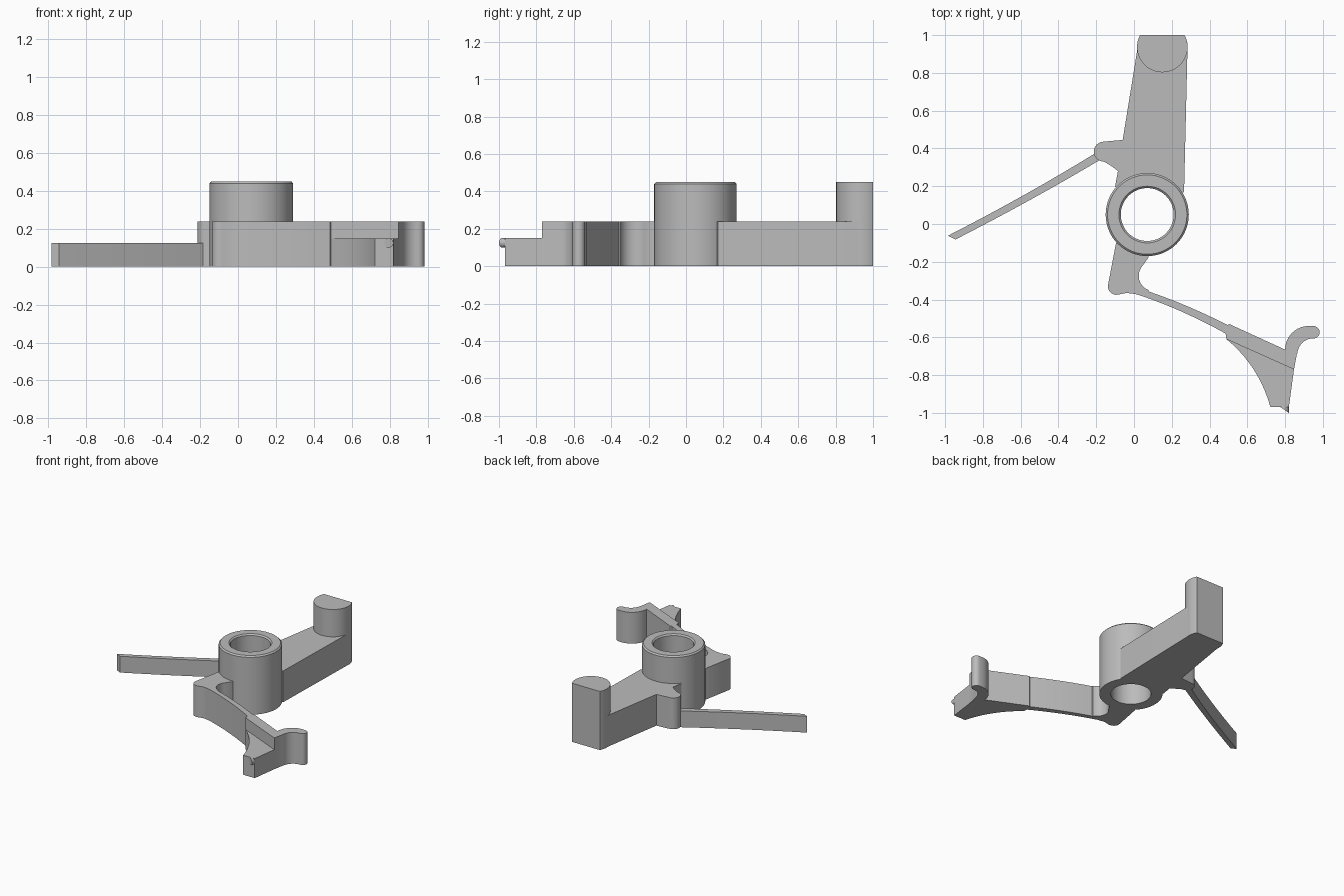
import bpy, bmesh
from math import radians, cos, sin, pi
from mathutils import Vector

cube = bpy.data.objects.get("Cube")
if cube:
    bpy.data.objects.remove(cube, do_unlink=True)

grey = bpy.data.materials.new("plain grey")
grey.use_nodes = True
grey.diffuse_color = (0.5, 0.5, 0.5, 1)
grey.node_tree.nodes["Principled BSDF"].inputs["Base Color"].default_value = (0.5, 0.5, 0.5, 1)

HUB = Vector((0.07, 0.05))
ARM_TOP = 0.24


def finish(name, bm):
    bmesh.ops.recalc_face_normals(bm, faces=bm.faces)
    mesh = bpy.data.meshes.new(name)
    bm.to_mesh(mesh)
    bm.free()
    mesh.materials.append(grey)
    mesh.shade_smooth()
    mesh.set_sharp_from_angle(angle=radians(30))
    ob = bpy.data.objects.new(name, mesh)
    bpy.context.collection.objects.link(ob)
    return ob


def arc(cx, cy, r, start, end, n=10):
    angles = [radians(start + (end - start) * i / n) for i in range(n + 1)]
    return [(cx + r * cos(a), cy + r * sin(a)) for a in angles]


def bend(a, b, c, n=10):
    """Quadratic curve from a to c, pulled towards b."""
    a, b, c = Vector(a), Vector(b), Vector(c)
    ts = [i / n for i in range(n + 1)]
    return [tuple(a * (1 - t) ** 2 + b * 2 * t * (1 - t) + c * t * t) for t in ts]


def prism(name, outline, top):
    bm = bmesh.new()
    face = bm.faces.new([bm.verts.new((x, y, 0)) for x, y in outline])
    out = bmesh.ops.extrude_face_region(bm, geom=[face])["geom"]
    verts = [v for v in out if isinstance(v, bmesh.types.BMVert)]
    bmesh.ops.translate(bm, vec=(0, 0, top), verts=verts)
    return finish(name, bm)


# Hub: a turned sleeve with softened top rims
bm = bmesh.new()
profile = [(0.14, 0), (0.22, 0), (0.22, 0.44), (0.21, 0.45), (0.15, 0.45), (0.14, 0.44)]
ring = [bm.verts.new((HUB.x + r, HUB.y, z)) for r, z in profile]
edges = [bm.edges.new((ring[i - 1], ring[i])) for i in range(len(ring))]
bmesh.ops.spin(bm, geom=ring + edges, cent=(*HUB, 0), axis=(0, 0, 1),
               angle=2 * pi, steps=64, use_duplicate=False)
bmesh.ops.remove_doubles(bm, verts=bm.verts, dist=0.0005)
finish("hub", bm)

# Upper arm with the side lug, ending inside the hub wall
upper = [(0.265, 0.17), (0.283, 0.92), (0.282, 0.96), (0.265, 1), (0.035, 1), (0.02, 0.96), (0.017, 0.92)]
upper += [(-0.06, 0.445)]
upper += arc(-0.16, 0.383, 0.053, 90, 250)
upper += bend((-0.16, 0.33), (-0.12, 0.31), (-0.085, 0.28), 5)
upper += [(-0.1, 0.2)] + arc(*HUB, 0.18, 139, 32, 16)
prism("upper_arm", upper, ARM_TOP)

# Post at the end of the upper arm, cut flat at the back
post = [(x, min(y, 1)) for x, y in arc(0.15, 0.937, 0.134, 151.9, 388.1, 32)]
prism("end_post", post, 0.45)

# Thin side blade
blade = bend((-0.18, 0.39), (-0.56, 0.155), (-0.985, -0.062), 8)
blade += bend((-0.945, -0.082), (-0.54, 0.125), (-0.17, 0.345), 8)
prism("side_blade", blade, 0.125)

# Lower arm: lug, springy beam and hooked end in one outline
lower = arc(*HUB, 0.18, 275, 220, 8) + [(-0.095, -0.1)]
lower += arc(-0.093, -0.33, 0.045, 170, 280, 8)
lower += [(-0.04, -0.365), (0, -0.37)]
lower += bend((0.02, -0.374), (0.25, -0.45), (0.485, -0.58))
lower += [(0.49, -0.61), (0.847, -0.77), (0.862, -0.69)]
lower += arc(0.95, -0.69, 0.085, 175, 90)
lower += arc(0.95, -0.573, 0.033, -90, 90)
lower += arc(0.925, -0.665, 0.125, 90, 180)
lower += [(0.505, -0.53)]
lower += bend((0.495, -0.535), (0.29, -0.43), (0.08, -0.358))
lower += arc(0.105, -0.275, 0.08, 250, 140)
lower += [(0.075, -0.18)]
prism("lower_arm", lower, ARM_TOP)

# Lower step of the foot with a concave flank
foot = bend((0.49, -0.61), (0.66, -0.75), (0.722, -0.968))
foot += [(0.82, -0.968), (0.847, -0.77)]
prism("foot_step", foot, 0.15)

# Small slanted pin on the foot's front face
bm = bmesh.new()
bmesh.ops.create_cone(bm, cap_ends=True, segments=20, radius1=0.025, radius2=0.025, depth=1)
for v in bm.verts:
    x, z, front = v.co.x, v.co.y, v.co.z > 0
    v.co = (0.795 + x, -0.983 - 0.68 * x if front else -0.94, 0.125 + z)
finish("foot_pin", bm)
